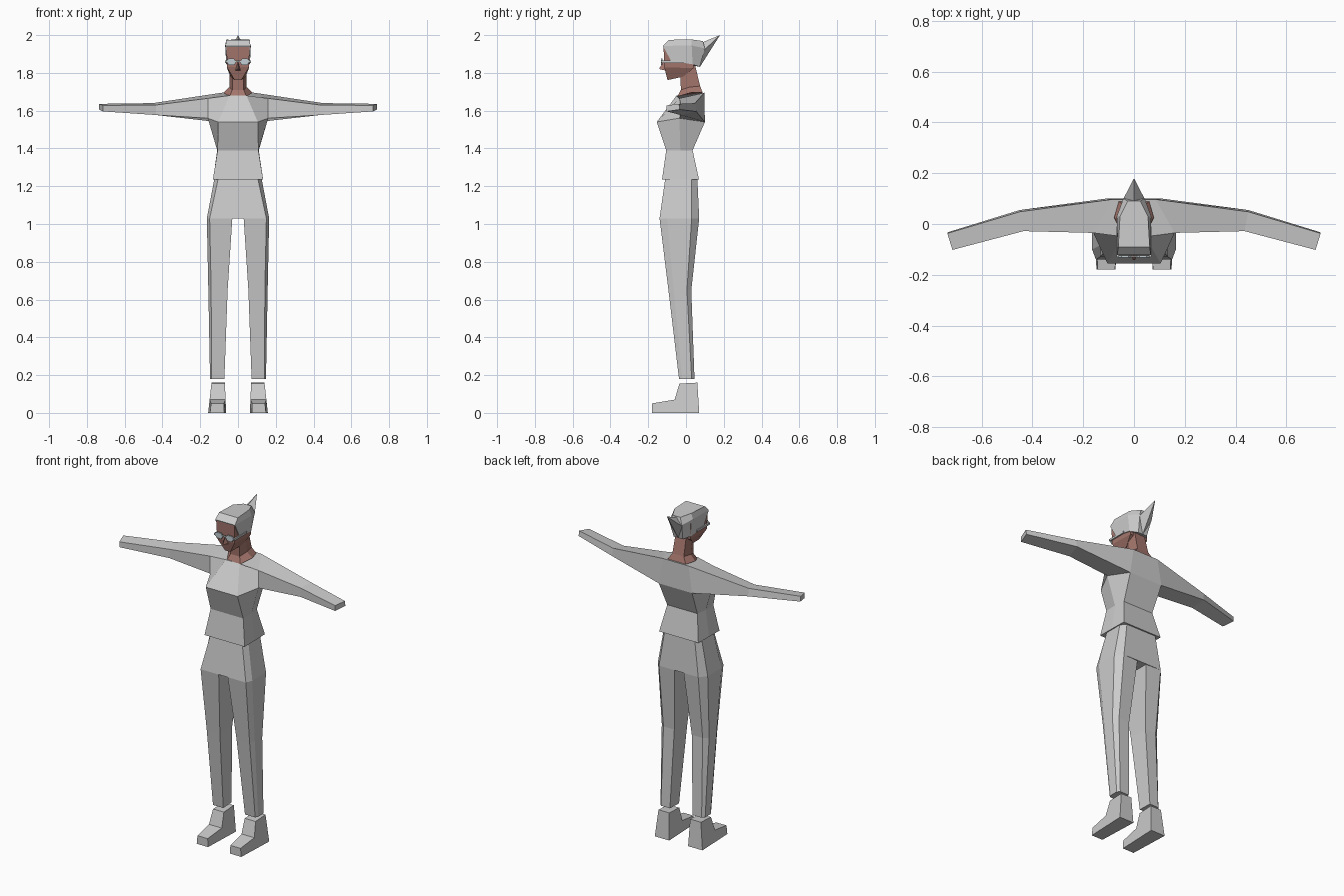
import bpy
import bmesh
from mathutils import Vector

default_cube = bpy.data.objects.get("Cube")
if default_cube:
    bpy.data.objects.remove(default_cube, do_unlink=True)


def make_material(name, colour):
    material = bpy.data.materials.new(name)
    material.use_nodes = True
    material.diffuse_color = (*colour, 1)
    shader = next(n for n in material.node_tree.nodes if n.type == "BSDF_PRINCIPLED")
    shader.inputs["Base Color"].default_value = (*colour, 1)
    shader.inputs["Roughness"].default_value = 0.9
    return material


GREY = make_material("light grey cloth", (0.6, 0.6, 0.6))
SKIN = make_material("warm brown skin", (0.37, 0.18, 0.15))
LENS = make_material("pale blue lens", (0.55, 0.62, 0.66))


def loft(name, rings, material, flip=1, caps=True):
    """Skin equal-length rings of points into a closed flat-shaded mesh."""
    bm = bmesh.new()
    loops = [[bm.verts.new((x * flip, y, z)) for x, y, z in ring] for ring in rings]
    count = len(loops[0])
    for lower, upper in zip(loops, loops[1:]):
        for i in range(count):
            j = (i + 1) % count
            bm.faces.new((lower[i], lower[j], upper[j], upper[i]))
    if caps:
        bm.faces.new(loops[0])
        bm.faces.new(loops[-1])
    bmesh.ops.recalc_face_normals(bm, faces=bm.faces[:])
    mesh = bpy.data.meshes.new(name)
    bm.to_mesh(mesh)
    bm.free()
    mesh.materials.append(material)
    obj = bpy.data.objects.new(name, mesh)
    bpy.context.collection.objects.link(obj)
    return obj


def both(half):
    """Complete a ring from its left half, listed front to back."""
    return half + [(-x, y, z) for x, y, z in reversed(half)]


def level(z, points):
    """Place flat points at one height."""
    return [(x, y, z) for x, y in points]


def box(name, low, high, material, flip=1):
    (ax, ay, az), (bx, by, bz) = low, high
    outline = [(ax, ay), (bx, ay), (bx, by), (ax, by)]
    return loft(name, [level(az, outline), level(bz, outline)], material, flip)


# Shirt body, whose upper side points are shared with the sleeves
arm_front_low, arm_front_top = (0.16, -0.035, 1.56), (0.16, -0.035, 1.665)
arm_back_low, arm_back_top = (0.11, 0.1, 1.54), (0.085, 0.097, 1.695)
loft("shirt_body", [
    both(level(1.235, [(0.133, -0.127), (0.132, -0.03), (0.13, 0.069)])),
    both(level(1.39, [(0.108, -0.105), (0.11, -0.03), (0.1, 0.035)])),
    both([(0.105, -0.155, 1.54), arm_front_low, arm_back_low]),
    both([(0.045, -0.05, 1.68), arm_front_top, arm_back_top]),
], GREY)

# Trouser hips
hip_points = [(0.15, -0.14), (0.165, -0.1), (0.165, 0.03), (0.13, 0.07)]
loft("trouser_hips", [
    both(level(1.03, hip_points)),
    both(level(1.24, [(0.105, -0.11), (0.125, -0.08), (0.125, 0.03), (0.1, 0.06)])),
], GREY)

# Shoe side profile, as depth and height from heel to toe
shoe_profile = [(0.07, 0), (0.06, 0.16), (-0.035, 0.155),
                (-0.06, 0.07), (-0.18, 0.05), (-0.18, 0)]


def shoe_edge(inner):
    edge = []
    for y, z in shoe_profile:
        toe = 0.01 if y < -0.1 else 0
        x = 0.063 + z * 0.04 + toe if inner else 0.158 - z * 0.11 - toe
        edge.append((x, y, z))
    return edge


# Limbs and glasses, built for each side
for side, flip in (("left", 1), ("right", -1)):
    loft(side + "_sleeve", [
        [arm_front_low, arm_front_top, arm_back_top, arm_back_low],
        [(0.435, -0.028, 1.577), (0.435, -0.028, 1.63),
         (0.45, 0.048, 1.64), (0.45, 0.055, 1.595)],
        [(0.715, -0.102, 1.596), (0.715, -0.102, 1.628),
         (0.735, -0.037, 1.636), (0.735, -0.033, 1.606)],
    ], GREY, flip)
    loft(side + "_trouser_leg", [
        level(0.18, [(0.072, -0.037), (0.14, -0.037), (0.148, -0.02),
                     (0.148, 0.03), (0.135, 0.045), (0.075, 0.045)]),
        level(0.65, [(0.055, -0.093), (0.142, -0.093), (0.157, -0.065),
                     (0.157, 0.005), (0.13, 0.028), (0.058, 0.028)]),
        level(1.03, [(0.03, -0.14)] + hip_points + [(0.03, 0.065)]),
    ], GREY, flip)
    loft(side + "_shoe", [shoe_edge(True), shoe_edge(False)], GREY, flip)
    # Hexagonal lens with a thin arm running back along the head
    outline = [(0.009, 1.86), (0.022, 1.875), (0.05, 1.875),
               (0.063, 1.863), (0.05, 1.842), (0.02, 1.842)]
    loft(side + "_lens", [[(x, y, z) for x, z in outline]
                          for y in (-0.132, -0.124)], LENS, flip)
    box(side + "_glasses_arm", (0.06, -0.13, 1.853), (0.068, -0.01, 1.865),
        GREY, flip)

box("glasses_bridge", (-0.012, -0.13, 1.857), (0.012, -0.124, 1.865), GREY)

# Neck, flared into the collar
loft("neck", [
    both([(0.045, -0.045, 1.675), (0.078, 0.025, 1.695), (0.06, 0.088, 1.695)]),
    both([(0.03, -0.027, 1.71), (0.045, 0.02, 1.725), (0.038, 0.075, 1.73)]),
    both([(0.03, -0.03, 1.79), (0.045, 0, 1.83), (0.035, 0.048, 1.84)]),
], SKIN)

# Face with a pointed jaw
loft("face", [
    both([(0.018, -0.098, 1.762), (0.04, -0.015, 1.78)]),
    both([(0.058, -0.115, 1.83), (0.058, 0.04, 1.825)]),
    both([(0.061, -0.119, 1.945), (0.061, 0.04, 1.945)]),
], SKIN)

# Nose wedge
loft("nose", [
    [(-0.016, -0.105, 1.812), (0.016, -0.105, 1.812), (0, -0.11, 1.87)],
    [(-0.004, -0.142, 1.82), (0.004, -0.142, 1.82), (0, -0.138, 1.83)],
], SKIN)

# Hair shell, cut back around the face
loft("hair", [
    both([(0.064, -0.08, 1.865), (0.062, 0.035, 1.845), (0.03, 0.073, 1.832)]),
    both([(0.066, -0.122, 1.943), (0.068, 0.03, 1.945), (0.042, 0.1, 1.93)]),
    both([(0.062, -0.09, 1.975), (0.055, 0.03, 1.977), (0.025, 0.09, 1.968)]),
], GREY)

# Upswept hair spike at the back of the head
spike_base = [(0, 0.09, 1.963), (0.044, 0.095, 1.92),
              (0, 0.074, 1.832), (-0.044, 0.095, 1.92)]
tip = Vector((0, 0.18, 2))
loft("hair_spike", [spike_base, [tip.lerp(Vector(p), 0.01) for p in spike_base]], GREY)
